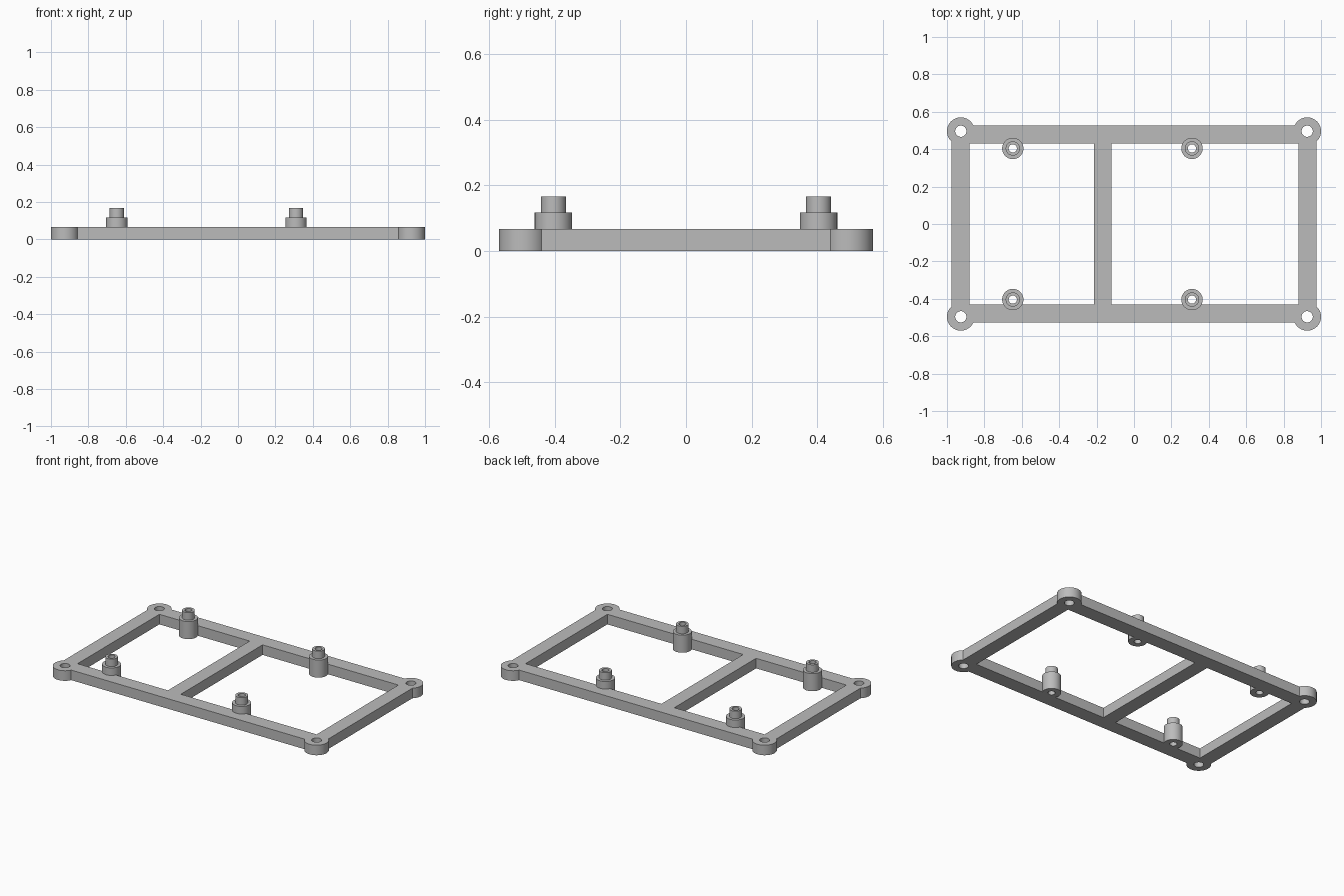
import bpy
import bmesh
from math import radians
from mathutils import Matrix

cube = bpy.data.objects.get("Cube")
if cube:
    bpy.data.objects.remove(cube)

SEGMENTS = 64
PLATE_H = 0.067
BOSS_R, BOSS_HOLE = 0.074, 0.03
POST_R, PEG_R, POST_HOLE = 0.057, 0.038, 0.022
POST_H, PEG_H = 0.117, 0.167

gray = bpy.data.materials.new("plain_gray")
gray.use_nodes = True
color = (0.5, 0.5, 0.5, 1)
gray.diffuse_color = color
gray.node_tree.nodes["Principled BSDF"].inputs["Base Color"].default_value = color


def make_object(name, bm):
    bmesh.ops.recalc_face_normals(bm, faces=bm.faces)
    mesh = bpy.data.meshes.new(name)
    bm.to_mesh(mesh)
    bm.free()
    mesh.materials.append(gray)
    obj = bpy.data.objects.new(name, mesh)
    bpy.context.collection.objects.link(obj)
    return obj


def activate(obj):
    bpy.ops.object.select_all(action="DESELECT")
    obj.select_set(True)
    bpy.context.view_layer.objects.active = obj


def turned_part(name, profile, x, y):
    """Revolve a closed (radius, height) profile around a vertical axis."""
    bm = bmesh.new()
    rings = []
    for i in range(SEGMENTS):
        turn = Matrix.Rotation(radians(360 * i / SEGMENTS), 3, "Z")
        rings.append([bm.verts.new(turn @ Matrix.Identity(3).col[0] * r) for r, z in profile])
        for vert, (r, z) in zip(rings[-1], profile):
            vert.co.z = z
    for i, ring in enumerate(rings):
        other = rings[(i + 1) % SEGMENTS]
        for j in range(len(profile)):
            k = (j + 1) % len(profile)
            bm.faces.new((ring[j], other[j], other[k], ring[k]))
    obj = make_object(name, bm)
    obj.location = (x, y, 0)
    activate(obj)
    bpy.ops.object.shade_smooth_by_angle(angle=radians(30))
    return obj


# Frame: grid of cells with the two windows left out, raised to plate height
xs = [-0.975, -0.88, -0.215, -0.12, 0.88, 0.975]
ys = [-0.527, -0.43, 0.43, 0.527]
bm = bmesh.new()
grid = [[bm.verts.new((x, y, 0)) for y in ys] for x in xs]
for i in range(len(xs) - 1):
    for j in range(len(ys) - 1):
        if j == 1 and i in (1, 3):
            continue
        bm.faces.new((grid[i][j], grid[i + 1][j], grid[i + 1][j + 1], grid[i][j + 1]))
raised = bmesh.ops.extrude_face_region(bm, geom=bm.faces[:])
top = [v for v in raised["geom"] if isinstance(v, bmesh.types.BMVert)]
bmesh.ops.translate(bm, verts=top, vec=(0, 0, PLATE_H))
bmesh.ops.dissolve_limit(bm, angle_limit=radians(1), verts=bm.verts[:], edges=bm.edges[:])
frame = make_object("frame", bm)


def seat_in_frame(x, y, radius):
    """Clear a round seat in the frame so a turned part fits flush."""
    bm = bmesh.new()
    bmesh.ops.create_cone(bm, cap_ends=True, segments=SEGMENTS, radius1=radius,
                          radius2=radius, depth=1,
                          matrix=Matrix.Translation((x, y, 0)))
    cutter = make_object("seat_cutter", bm)
    cutter.hide_render = True
    activate(frame)
    mod = frame.modifiers.new("seat", "BOOLEAN")
    mod.operation = "DIFFERENCE"
    mod.solver = "EXACT"
    mod.object = cutter
    bpy.ops.object.modifier_apply(modifier=mod.name)
    bpy.data.objects.remove(cutter)


boss = [(BOSS_HOLE, 0), (BOSS_R, 0), (BOSS_R, PLATE_H), (BOSS_HOLE, PLATE_H)]
post = [(POST_HOLE, 0), (POST_R, 0), (POST_R, POST_H), (PEG_R, POST_H),
        (PEG_R, PEG_H), (POST_HOLE, PEG_H)]

for side, depth in (("front", -1), ("back", 1)):
    # Corner screw bosses and stepped standoffs
    for hand, boss_x, post_x in (("right", -0.926, -0.648), ("left", 0.926, 0.31)):
        seat_in_frame(boss_x, depth * 0.496, BOSS_R)
        turned_part(f"{side}_{hand}_corner_boss", boss, boss_x, depth * 0.496)
        seat_in_frame(post_x, depth * 0.404, POST_R)
        turned_part(f"{side}_{hand}_standoff", post, post_x, depth * 0.404)
